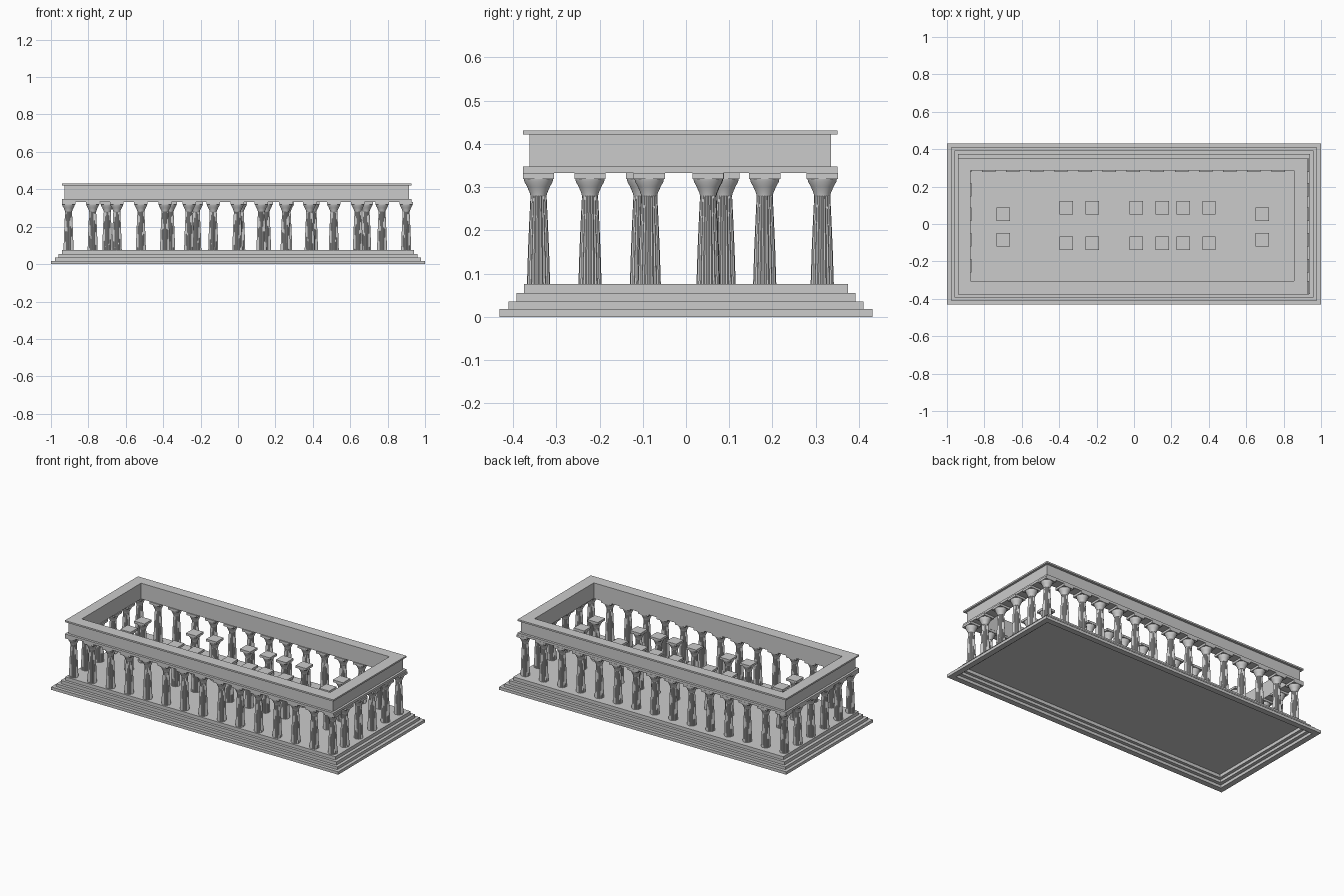
import bpy, bmesh
from math import sin, cos, pi

if "Cube" in bpy.data.objects:
    bpy.data.objects.remove(bpy.data.objects["Cube"])


def mesh_from(bm, name):
    bmesh.ops.recalc_face_normals(bm, faces=bm.faces)
    me = bpy.data.meshes.new(name)
    bm.to_mesh(me)
    bm.free()
    return me


def place(name, me, loc=(0, 0, 0)):
    ob = bpy.data.objects.new(name, me)
    ob.location = loc
    bpy.context.collection.objects.link(ob)
    return ob


def ring(name, outer, inner, z0, z1):
    """Rectangular frame; outer / inner are (x0, x1, y0, y1)."""
    bm = bmesh.new()

    def loop(r, z):
        x0, x1, y0, y1 = r
        return [bm.verts.new((x, y, z)) for x, y in
                ((x0, y0), (x1, y0), (x1, y1), (x0, y1))]
    loops = [loop(outer, z0), loop(outer, z1), loop(inner, z1), loop(inner, z0)]
    for k in range(4):
        a, b = loops[k], loops[(k + 1) % 4]
        for i in range(4):
            j = (i + 1) % 4
            bm.faces.new((a[i], a[j], b[j], b[i]))
    return place(name, mesh_from(bm, name))


def box_mesh(name, sx, sy, sz):
    bm = bmesh.new()
    bmesh.ops.create_cube(bm, size=1)
    bmesh.ops.scale(bm, vec=(sx, sy, sz), verts=bm.verts)
    return mesh_from(bm, name)


def lathe_mesh(name, profile, n, flute=1.0):
    """Revolve (radius, z); every second vertex is pulled in by flute."""
    bm = bmesh.new()
    rows = []
    for r, z in profile:
        rows.append([bm.verts.new((r * (flute if i % 2 else 1) * cos(2 * pi * i / n),
                                   r * (flute if i % 2 else 1) * sin(2 * pi * i / n), z))
                     for i in range(n)])
    for a, b in zip(rows, rows[1:]):
        for i in range(n):
            j = (i + 1) % n
            bm.faces.new((a[i], a[j], b[j], b[i]))
    bm.faces.new(rows[0])
    bm.faces.new(rows[-1])
    return mesh_from(bm, name)


def rect(hx, hy):
    return (-hx, hx, -hy, hy)


# stepped base: three hollow steps and the floor slab
steps = [(1.0, 0.431, 0.0), (0.979, 0.41, 0.018), (0.96, 0.392, 0.035)]
tops = [0.018, 0.035, 0.055]
for i, ((hx, hy, z), zt) in enumerate(zip(steps, tops)):
    ring(f"step_{i + 1}", rect(hx, hy), rect(hx - 0.035, hy - 0.035), z, zt)
place("floor_slab", box_mesh("floor_slab", 1.88, 0.75, 0.021), (0, 0, 0.0655))

# entablature: beam, frieze and cornice share one inner opening
opening = (-0.875, 0.855, -0.304, 0.285)
wide = (-0.942, 0.928, -0.377, 0.35)
narrow = (-0.928, 0.914, -0.362, 0.335)
ring("beam", wide, opening, 0.332, 0.347)
ring("frieze", narrow, opening, 0.347, 0.421)
ring("cornice", wide, opening, 0.421, 0.431)

# column parts, shared by every column
shaft = lathe_mesh("shaft", [(0.0268, 0.076), (0.0245, 0.15), (0.0215, 0.22),
                             (0.0185, 0.281)], 40, 0.9)
capital = lathe_mesh("capital", [(0.0185, 0.279), (0.02, 0.286), (0.0265, 0.301),
                                 (0.0325, 0.312), (0.034, 0.319)], 40)
for p in capital.polygons:
    p.use_smooth = len(p.vertices) == 4
abacus = box_mesh("abacus", 0.072, 0.072, 0.014)


def column(kind, x, y):
    place(kind + "_shaft", shaft, (x, y, 0))
    place(kind + "_capital", capital, (x, y, 0))
    place(kind + "_abacus", abacus, (x, y, 0.326))


# outer colonnade
front_y, back_y = -0.341, 0.315
left_x, right_x = -0.906, 0.899
for i in range(15):
    x = left_x + (right_x - left_x) * i / 14
    for y in (front_y, back_y):
        column("long_side", x, y)
for y in (-0.222, -0.085, 0.051, 0.182):
    for x in (left_x, right_x):
        column("short_side", x, y)

# inner columns: central double row and porch pairs
for x in (-0.363, -0.223, 0.012, 0.15, 0.263, 0.401):
    for y in (-0.103, 0.088):
        column("inner", x, y)
for x in (-0.699, 0.685):
    for y in (-0.085, 0.052):
        column("porch", x, y)
